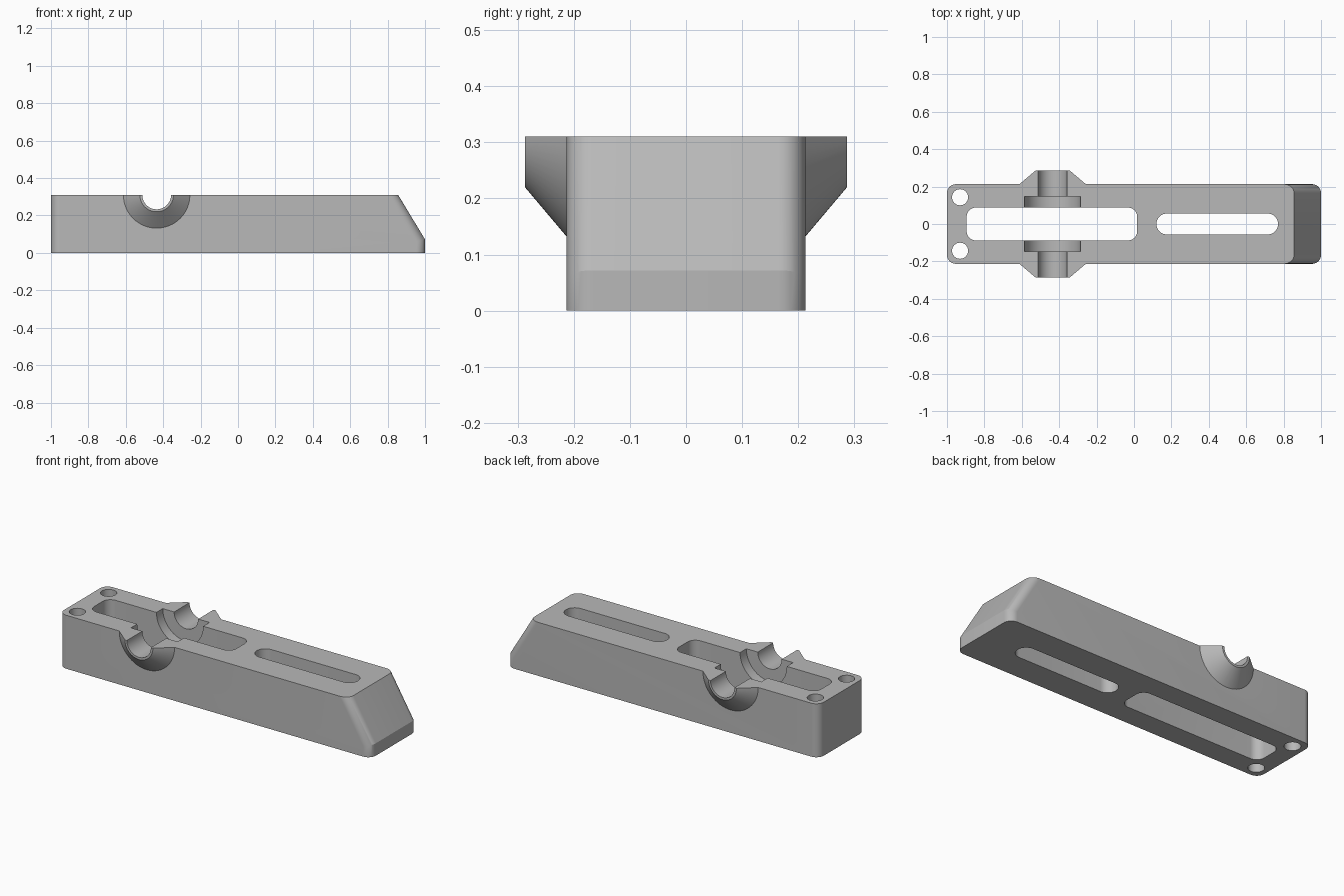
import bpy, bmesh
from math import radians
from mathutils import Matrix, Vector

if "Cube" in bpy.data.objects:
    bpy.data.objects.remove(bpy.data.objects["Cube"], do_unlink=True)

TOP = 0.31
HALF_WIDTH = 0.213
PIVOT_X = -0.435

grey = bpy.data.materials.new("plain grey")
grey.use_nodes = True
colour = (0.48, 0.48, 0.48, 1)
grey.diffuse_color = colour
grey.node_tree.nodes["Principled BSDF"].inputs["Base Color"].default_value = colour


def make_object(name, bm):
    bmesh.ops.recalc_face_normals(bm, faces=bm.faces[:])
    mesh = bpy.data.meshes.new(name)
    bm.to_mesh(mesh)
    bm.free()
    obj = bpy.data.objects.new(name, mesh)
    bpy.context.collection.objects.link(obj)
    mesh.materials.append(grey)
    return obj


def prism(name, profile, half_width, radius=0.0):
    """Extrude an x-z profile along y, then round its upright edges."""
    bm = bmesh.new()
    face = bm.faces.new([bm.verts.new((x, -half_width, z)) for x, z in profile])
    moved = bmesh.ops.extrude_face_region(bm, geom=[face])["geom"]
    bmesh.ops.translate(bm, vec=(0, 2 * half_width, 0),
                        verts=[v for v in moved if isinstance(v, bmesh.types.BMVert)])
    if radius:
        upright = [e for e in bm.edges
                   if abs(e.verts[0].co.y - e.verts[1].co.y) < 0.001
                   and abs(e.verts[0].co.z - e.verts[1].co.z) > 0.01]
        bmesh.ops.bevel(bm, geom=upright, offset=radius, offset_type='OFFSET',
                        segments=10, profile=0.5, affect='EDGES', clamp_overlap=True)
    return make_object(name, bm)


def block(name, x0, x1, half_width, z0, z1, radius=0.0):
    return prism(name, [(x0, z0), (x1, z0), (x1, z1), (x0, z1)], half_width, radius)


def cone(name, start, end, r0, r1, sides=64):
    """Round solid between two points."""
    a, b = Vector(start), Vector(end)
    turn = (b - a).to_track_quat('Z', 'Y').to_matrix().to_4x4()
    bm = bmesh.new()
    bmesh.ops.create_cone(bm, cap_ends=True, segments=sides, radius1=r0, radius2=r1,
                          depth=(b - a).length,
                          matrix=Matrix.Translation((a + b) / 2) @ turn)
    return make_object(name, bm)


def combine(target, tool, operation):
    mod = target.modifiers.new(tool.name, 'BOOLEAN')
    mod.object, mod.operation, mod.solver = tool, operation, 'EXACT'
    bpy.context.view_layer.objects.active = target
    bpy.ops.object.modifier_apply(modifier=mod.name)
    bpy.data.objects.remove(tool, do_unlink=True)


# Body with a sloped nose, left overtall until the top is trimmed
body = prism("slotted_body", [(-1, 0), (1, 0), (1, 0.072), (0.8, 0.403), (-1, 0.403)],
             HALF_WIDTH, 0.048)

# Tapered bosses on both sides
for side in (-1, 1):
    boss = cone("pivot_boss", (PIVOT_X, side * 0.19, TOP), (PIVOT_X, side * 0.287, TOP),
                0.205, 0.09)
    combine(body, boss, 'UNION')

# Flat top, through slots, pivot bore and counterbore
combine(body, block("top_trim", -2, 2, 1, TOP, 1), 'DIFFERENCE')
combine(body, block("long_slot", -0.895, 0.017, 0.088, -0.1, 0.5, 0.05), 'DIFFERENCE')
combine(body, block("narrow_slot", 0.12, 0.77, 0.056, -0.1, 0.5, 0.0555), 'DIFFERENCE')
for name, reach, radius in (("bore", 0.5, 0.077), ("counterbore", 0.146, 0.15)):
    combine(body, cone(name, (PIVOT_X, -reach, TOP), (PIVOT_X, reach, TOP), radius, radius),
            'DIFFERENCE')

# Screw holes at the square end
for side in (-1, 1):
    y = side * 0.143
    combine(body, cone("screw_hole", (-0.93, y, -0.1), (-0.93, y, 0.5), 0.043, 0.043, 40),
            'DIFFERENCE')

bpy.ops.object.select_all(action='DESELECT')
body.select_set(True)
bpy.context.view_layer.objects.active = body
bpy.ops.object.shade_smooth_by_angle(angle=radians(25))
